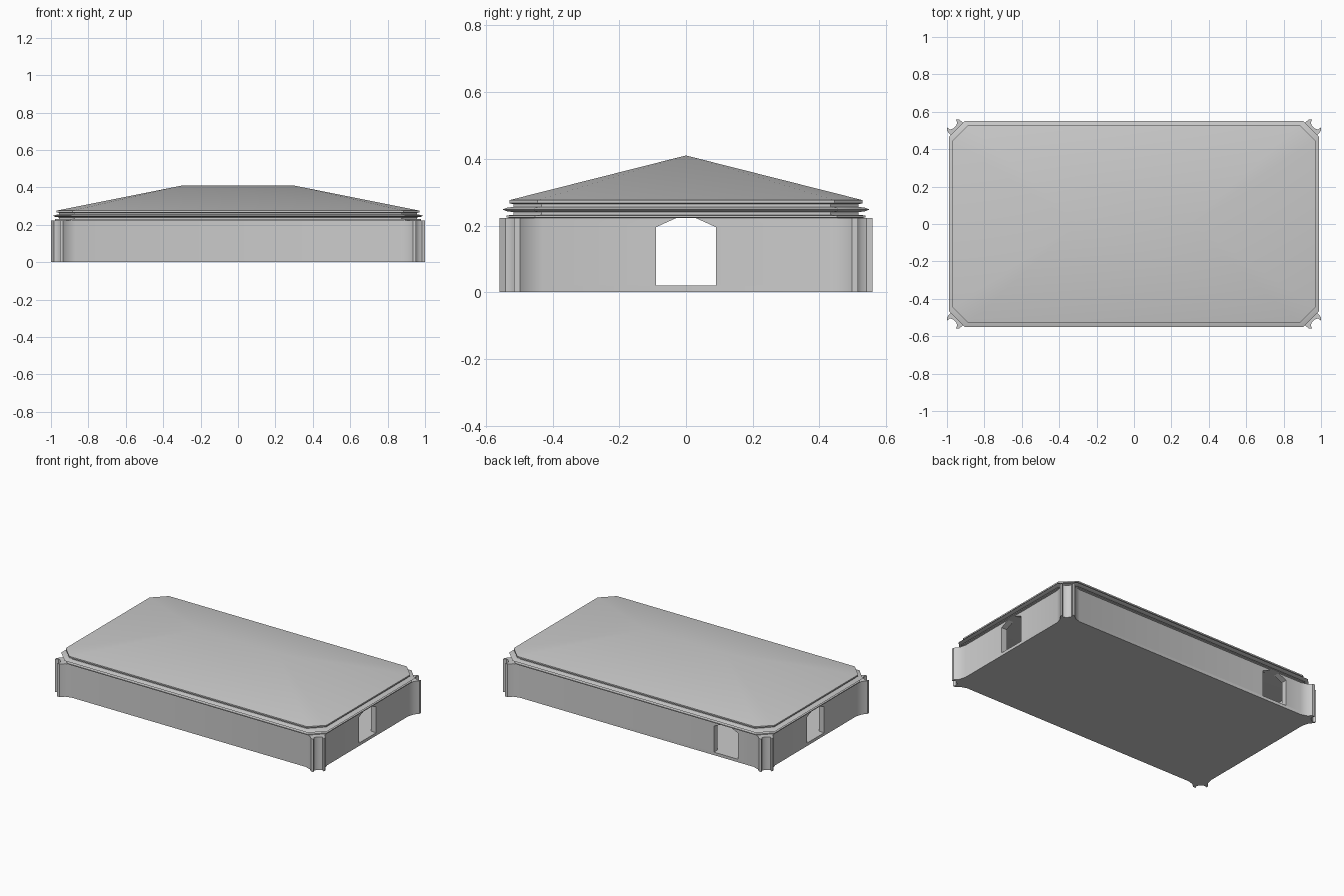
import bpy, bmesh, math

if "Cube" in bpy.data.objects:
    bpy.data.objects.remove(bpy.data.objects["Cube"])

def make(name, rings, cap=True):
    """Skin a stack of equal-length closed rings into a mesh object."""
    bm = bmesh.new()
    rows = [[bm.verts.new(p) for p in r] for r in rings]
    n = len(rows[0])
    for a, b in zip(rows, rows[1:]):
        for i in range(n):
            j = (i + 1) % n
            bm.faces.new((a[i], a[j], b[j], b[i]))
    bm.faces.new(rows[0][::-1])
    if cap:
        bm.faces.new(rows[-1])
    return finish(name, bm)

def finish(name, bm):
    bmesh.ops.recalc_face_normals(bm, faces=bm.faces)
    me = bpy.data.meshes.new(name)
    bm.to_mesh(me)
    bm.free()
    ob = bpy.data.objects.new(name, me)
    bpy.context.collection.objects.link(ob)
    return ob

def activate(ob):
    bpy.ops.object.select_all(action='DESELECT')
    ob.select_set(True)
    bpy.context.view_layer.objects.active = ob

def cut(ob, cutter):
    m = ob.modifiers.new("cut", 'BOOLEAN')
    m.operation, m.solver, m.object = 'DIFFERENCE', 'EXACT', cutter
    activate(ob)
    bpy.ops.object.modifier_apply(modifier=m.name)
    bpy.data.objects.remove(cutter)

def smooth(ob, deg=30):
    activate(ob)
    bpy.ops.object.shade_smooth_by_angle(angle=math.radians(deg))

def mirrored(q):
    """Quarter outline (from +y side to +x side) mirrored into a full loop."""
    right = q + [(x, -y) for x, y in q[::-1]]
    return right + [(-x, y) for x, y in right[::-1]]

def octagon(d, z, c=0.085):
    hx, hy = 0.97 + d, 0.53 + d
    return [(x, y, z) for x, y in mirrored([(hx - c, hy), (hx, hy - c)])]

# Plan outline: walls flare into twin fins either side of each recessed corner
corner = [(0.87, 0.525), (0.91, 0.537), (0.935, 0.56), (0.953, 0.56), (0.945, 0.542),
          (0.95, 0.527), (0.967, 0.51), (0.983, 0.505), (1.0, 0.516), (1.0, 0.498),
          (0.977, 0.472), (0.965, 0.43)]
plan = mirrored(corner)

def at(z):
    return [(x, y, z) for x, y in plan]

floor = make("floor_slab", [at(0), at(0.02)])
walls = make("walls", [at(0.02), at(0.222)])

# Hollow interior
inner = mirrored([(0.90, 0.485), (0.925, 0.46)])
cut(walls, make("inner_cutter", [[(x, y, z) for x, y in inner] for z in (-0.1, 0.5)]))

# Doorways with clipped tops: both ends, and one at the back
door = [(-0.09, -0.1), (0.09, -0.1), (0.09, 0.195), (0.03, 0.222),
        (0.03, 0.4), (-0.03, 0.4), (-0.03, 0.222), (-0.09, 0.195)]
cut(walls, make("end_door_cutter", [[(x, u, z) for u, z in door] for x in (-1.2, 1.2)]))
cut(walls, make("back_door_cutter", [[(-0.665 + u, y, z) for u, z in door] for y in (0.3, 0.8)]))
smooth(floor)
smooth(walls)

# Stepped cornice
profile = [(0.222, -0.005), (0.224, 0.008), (0.230, 0.008), (0.232, -0.012), (0.240, -0.012),
           (0.243, 0.008), (0.248, 0.02), (0.253, 0.008), (0.256, -0.012), (0.264, -0.012),
           (0.267, 0.0), (0.276, 0.0)]
cornice = make("cornice", [octagon(d, z) for z, d in profile])
smooth(cornice)

# Hipped roof with clipped corners
bm = bmesh.new()
b = [bm.verts.new(p) for p in octagon(0, 0.276)]
right, left = bm.verts.new((0.3, 0, 0.41)), bm.verts.new((-0.3, 0, 0.41))
for i, j in ((0, 1), (1, 2), (2, 3)):
    bm.faces.new((b[i], b[j], right))
for i, j in ((4, 5), (5, 6), (6, 7)):
    bm.faces.new((b[i], b[j], left))
bm.faces.new((b[3], b[4], left, right))
bm.faces.new((b[7], b[0], right, left))
roof = finish("hipped_roof", bm)
smooth(roof, 35)
